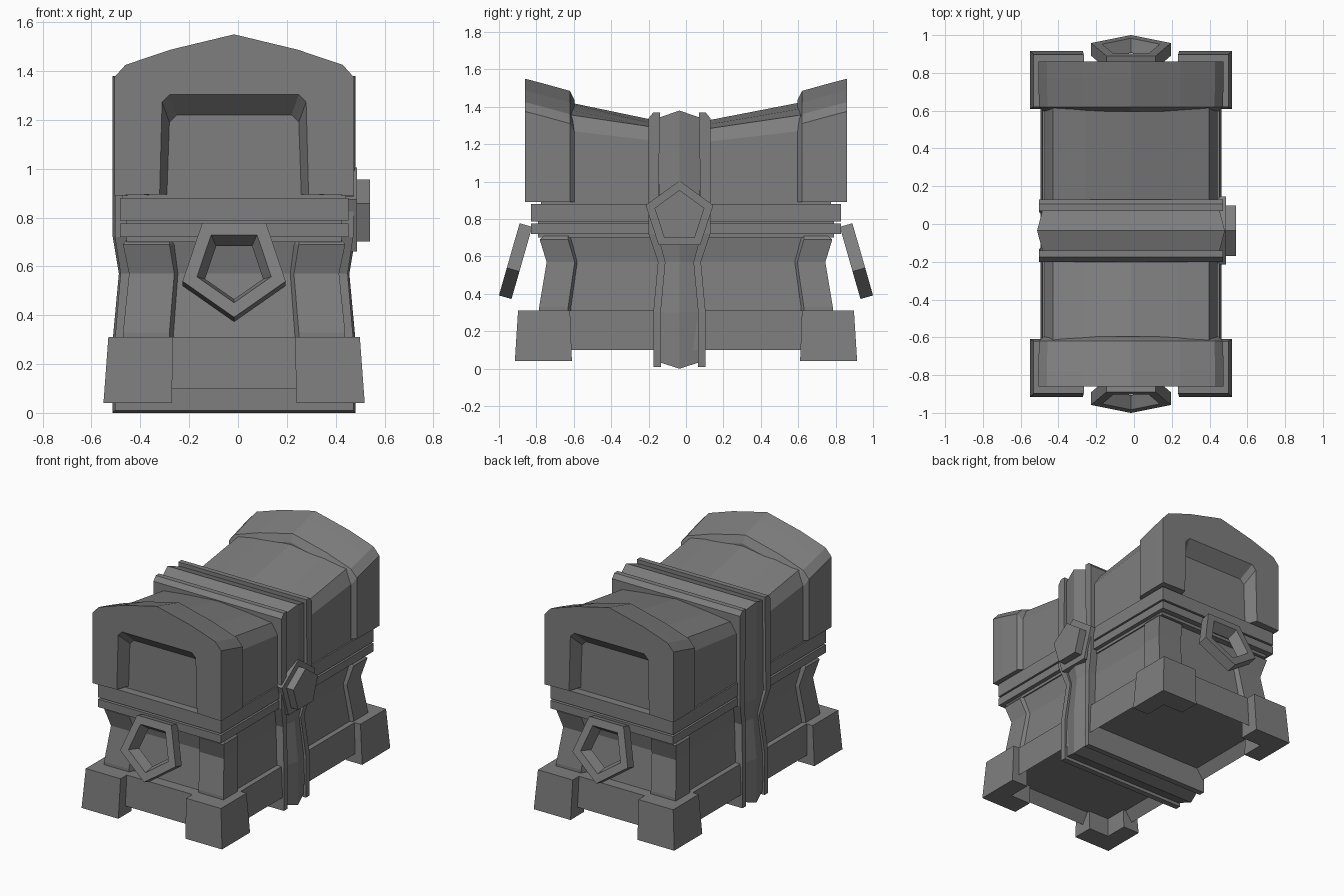
import bpy, bmesh
from math import sin, cos, pi, radians
from mathutils import Vector

cube = bpy.data.objects.get("Cube")
if cube:
    bpy.data.objects.remove(cube, do_unlink=True)

CX, SY = -0.016, -0.035     # body centre in x, strap centre in y

stone = bpy.data.materials.new("stone_grey")
stone.use_nodes = True
GREY = (0.21, 0.21, 0.21, 1)
stone.diffuse_color = GREY
stone.node_tree.nodes["Principled BSDF"].inputs["Base Color"].default_value = GREY


def finish(name, bm):
    bmesh.ops.recalc_face_normals(bm, faces=bm.faces)
    me = bpy.data.meshes.new(name)
    bm.to_mesh(me)
    bm.free()
    me.materials.append(stone)
    ob = bpy.data.objects.new(name, me)
    bpy.context.scene.collection.objects.link(ob)
    return ob


def loft(name, rings, loop=False):
    """Skin equal-length rings; cap the ends, or join last to first."""
    bm = bmesh.new()
    rows = [[bm.verts.new(p) for p in ring] for ring in rings]
    pairs = list(zip(rows, rows[1:]))
    if loop:
        pairs.append((rows[-1], rows[0]))
    else:
        bm.faces.new(rows[0])
        bm.faces.new(rows[-1])
    for a, b in pairs:
        for i in range(len(a)):
            j = (i + 1) % len(a)
            bm.faces.new((a[i], a[j], b[j], b[i]))
    return finish(name, bm)


def rect(hx, y0, y1, z):
    return [(CX - hx, y0, z), (CX + hx, y0, z), (CX + hx, y1, z), (CX - hx, y1, z)]


def slab(name, hx, hy, z0, z1):
    return loft(name, [rect(hx, -hy, hy, z) for z in (z0, z1)])


def pentagon(r, flip=1):
    return [(r * sin(2 * pi * i / 5), flip * r * cos(2 * pi * i / 5)) for i in range(5)]


def arch(hw, edge, shoulder, top, bottom):
    """Lid cross-section as x, z pairs from left foot to right foot."""
    half = [(hw, bottom), (hw, edge), (hw - 0.045, shoulder),
            (hw * 0.53, (shoulder + top) / 2)]
    return [(-x, z) for x, z in half] + [(0, top)] + half[::-1]


# Plinth with a hollow underside
bm = bmesh.new()
lo = [bm.verts.new(p) for p in rect(0.478, -0.84, 0.84, 0.1)]
hi = [bm.verts.new(p) for p in rect(0.47, -0.83, 0.83, 0.31)]
for i in range(4):
    j = (i + 1) % 4
    bm.faces.new((lo[i], lo[j], hi[j], hi[i]))
bm.faces.new(hi)
under = bm.faces.new(lo)
bmesh.ops.recalc_face_normals(bm, faces=bm.faces)
bmesh.ops.inset_region(bm, faces=[under], thickness=0.07)
bmesh.ops.translate(bm, verts=under.verts, vec=(0, 0, 0.07))
finish("plinth", bm)

# Waisted body
loft("body", [rect(hx, -hy, hy, z) for hx, hy, z in
              ((0.435, 0.755, 0.3), (0.41, 0.715, 0.57), (0.435, 0.75, 0.72))])

# L-shaped feet and waisted corner posts
for sx, side in ((-1, "right"), (1, "left")):
    for sy, end in ((-1, "front"), (1, "back")):
        rings = []
        for xo, xi, yo, yi, z in ((0.535, 0.255, 0.915, 0.61, 0.04),
                                  (0.515, 0.25, 0.898, 0.62, 0.31)):
            shape = [(xi, yo), (xo, yo), (xo, yi), (0.41, yi), (0.41, 0.77), (xi, 0.77)]
            rings.append([(CX + sx * x, sy * y, z) for x, y in shape])
        loft(f"foot_{end}_{side}", rings)

        rings = []
        for xo, xi, yo, yi, z in ((0.455, 0.245, 0.785, 0.61, 0.3),
                                  (0.455, 0.245, 0.785, 0.61, 0.33),
                                  (0.43, 0.225, 0.745, 0.575, 0.57),
                                  (0.455, 0.245, 0.782, 0.61, 0.69),
                                  (0.44, 0.245, 0.76, 0.61, 0.71)):
            shape = [(xi, yo - 0.04), (xi + 0.02, yo), (xo, yo), (xo, yi + 0.02),
                     (xo - 0.03, yi), (xi, yi)]
            rings.append([(CX + sx * x, sy * y, z) for x, y in shape])
        loft(f"corner_post_{end}_{side}", rings)

# Rims either side of the lid seam
slab("lower_rim", 0.468, 0.83, 0.72, 0.775)
slab("seam_core", 0.44, 0.79, 0.7, 0.86)
slab("upper_rim", 0.468, 0.83, 0.787, 0.88)

# Saddle-shaped lid
lid = []
for y, edge, shoulder, top in ((-0.775, 1.29, 1.38, 1.455), (-0.2, 1.222, 1.295, 1.335),
                               (0.13, 1.215, 1.285, 1.33), (0.775, 1.29, 1.38, 1.455)):
    lid.append([(CX + x, y, z) for x, z in arch(0.458, edge, shoulder, top, 0.87)])
loft("lid", lid)

# Heavy arched lid ends around a recessed panel
for sy, end in ((-1, "front"), (1, "back")):
    rings = []
    for y, hw, drop, ow, oz in ((0.86, 0.49, 0, 0.305, 1.303), (0.775, 0.49, 0.022, 0.275, 1.22),
                                (0.62, 0.487, 0.065, 0.275, 1.2), (0.595, 0.46, 0.115, 0.275, 1.2)):
        opening = [(ow, 0.895), (ow - 0.01, oz - 0.03), (ow - 0.04, oz)]
        opening += [(-x, z) for x, z in opening[::-1]]
        outline = arch(hw, 1.375 - drop, 1.425 - drop, 1.55 - drop, 0.89) + opening
        rings.append([(CX + x, sy * y, z) for x, z in outline])
    loft(f"lid_arch_{end}", rings)

# Central strap: a raised middle ridge between two rails
ridge = []
for dy, h, z0, z1 in ((-0.11, 0.468, 0.035, 1.342), (0, 0.497, 0, 1.38), (0.11, 0.468, 0.035, 1.342)):
    half = [(h, z0), (h, 0.3), (h - 0.025, 0.57), (h, 0.72), (h, z1)]
    ridge.append([(CX + x, SY + dy, z)
                  for x, z in half + [(-x, z) for x, z in half[::-1]]])
loft("strap_ridge", ridge)
for s, end in ((-1, "front"), (1, "back")):
    rings = [rect(h, SY + s * a, SY + s * b, z) for z, h, a, b in
             ((0.01, 0.488, 0.1, 0.14), (0.3, 0.488, 0.1, 0.14), (0.57, 0.465, 0.075, 0.115),
              (0.72, 0.488, 0.115, 0.165), (1.34, 0.488, 0.105, 0.165),
              (1.37, 0.488, 0.105, 0.14))]
    loft(f"strap_rail_{end}", rings)

# Stepped five-sided clasp on the side
for name, r, x0, x1 in (("clasp_plate", 0.19, 0.44, 0.487), ("clasp_boss", 0.14, 0.48, 0.54)):
    loft(name, [[(x, SY + a, 0.815 + b) for a, b in pentagon(r)] for x in (x0, x1)])

# Tilted five-sided ring handles on both ends
tilt = radians(16)
for sy, end in ((-1, "front"), (1, "back")):
    up = Vector((0, -sy * sin(tilt), cos(tilt)))
    out = Vector((0, sy * cos(tilt), sin(tilt)))
    centre = Vector((CX, sy * 0.939, 0.605))
    rings = []
    for r, depth in ((0.222, 0), (0.222, 0.07), (0.125, 0.07), (0.16, 0)):
        rings.append([centre - out * depth + Vector((a, 0, 0)) + up * b
                      for a, b in pentagon(r, -1)])
    loft(f"ring_handle_{end}", rings, loop=True)
